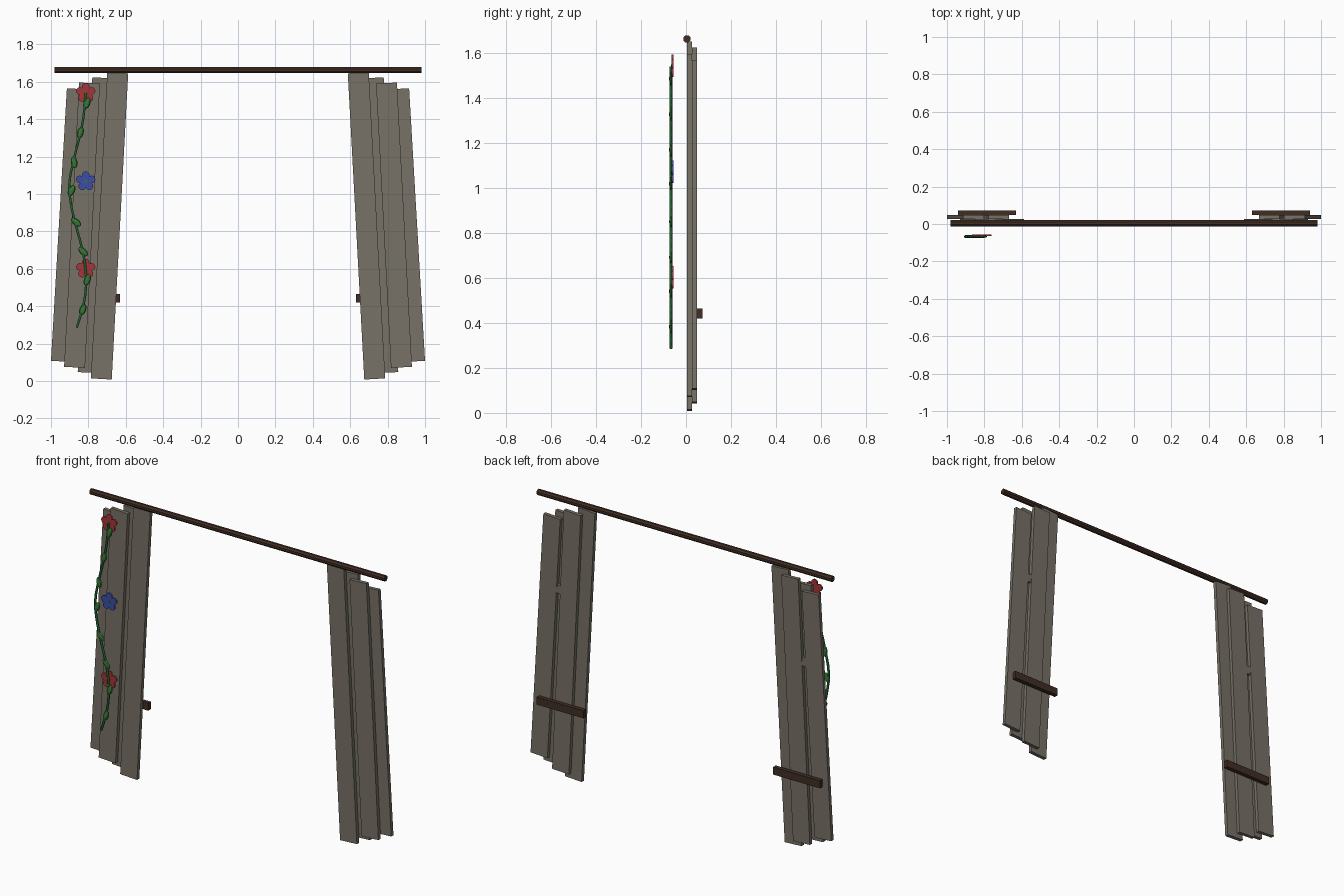
import bpy, bmesh, math
from mathutils import Vector, Matrix

if "Cube" in bpy.data.objects:
    bpy.data.objects.remove(bpy.data.objects["Cube"])


def material(name, rgb):
    m = bpy.data.materials.new(name)
    m.diffuse_color = (*rgb, 1)
    m.use_nodes = True
    m.node_tree.nodes["Principled BSDF"].inputs["Base Color"].default_value = m.diffuse_color
    return m


WOOD = material("weathered grey wood", (0.185, 0.168, 0.135))
DARK = material("dark brown wood", (0.052, 0.026, 0.017))
STEM = material("vine green", (0.015, 0.12, 0.03))
LEAF = material("leaf green", (0.04, 0.19, 0.035))
RED = material("red petals", (0.38, 0.035, 0.04))
BLUE = material("blue petals", (0.045, 0.075, 0.38))


def add(name, bm, mat):
    bmesh.ops.recalc_face_normals(bm, faces=bm.faces)
    me = bpy.data.meshes.new(name)
    bm.to_mesh(me)
    bm.free()
    me.materials.append(mat)
    ob = bpy.data.objects.new(name, me)
    bpy.context.collection.objects.link(ob)
    return ob


def prism(name, outline, y0, y1, mat):
    """Extrude an x-z outline from y0 to y1."""
    bm = bmesh.new()
    face = bm.faces.new([bm.verts.new((x, y0, z)) for x, z in outline])
    ext = bmesh.ops.extrude_face_region(bm, geom=[face])
    verts = [v for v in ext["geom"] if isinstance(v, bmesh.types.BMVert)]
    bmesh.ops.translate(bm, verts=verts, vec=(0, y1 - y0, 0))
    return add(name, bm, mat)


def box(name, x0, x1, y0, y1, z0, z1, mat):
    return prism(name, [(x0, z0), (x1, z0), (x1, z1), (x0, z1)], y0, y1, mat)


def plank(name, xb, zb, xt, zt, y0, y1, side):
    """Leaning board from bottom centre to top centre."""
    b, t = Vector((xb, zb)), Vector((xt, zt))
    d = (t - b).normalized()
    n = Vector((d.y, -d.x)) * 0.056
    pts = [b - n, b + n, t + n, t - n]
    prism(name, [(side * p.x, p.y) for p in pts], y0, y1, WOOD)


# Two groups of overlapping leaning boards with a batten behind
F, B = (0.005, 0.027), (0.027, 0.048)
BOARDS = [(0.944, 0.105, 0.859, 1.562, B), (0.874, 0.073, 0.794, 1.593, F),
          (0.801, 0.045, 0.723, 1.621, B), (0.731, 0.011, 0.643, 1.648, F)]
for side, tag in ((-1, "left"), (1, "right")):
    for i, (xb, zb, xt, zt, (y0, y1)) in enumerate(BOARDS):
        plank(f"{tag}_board_{i + 1}", xb, zb, xt, zt, y0, y1, side)
    xs = sorted((side * 0.63, side * 0.942))
    box(f"{tag}_batten", *xs, 0.048, 0.073, 0.42, 0.465, DARK)
    # small filler between the rear boards
    xs = sorted((side * 0.79, side * 0.85))
    box(f"{tag}_filler", *xs, 0.027, 0.046, 1.11, 1.16, WOOD)

# Top rod
bm = bmesh.new()
bmesh.ops.create_cone(bm, cap_ends=True, segments=8, radius1=0.0175, radius2=0.0175,
                      depth=1.96, matrix=Matrix.Translation((0, 0.004, 1.662))
                      @ Matrix.Rotation(math.pi / 2, 4, 'Y') @ Matrix.Rotation(math.pi / 8, 4, 'Z'))
add("top_rod", bm, DARK)

# Vine stem: bevelled curve turned into a mesh
PATH = [(-0.814, 1.54), (-0.825, 1.423), (-0.841, 1.332), (-0.878, 1.183),
        (-0.902, 1.05), (-0.894, 0.953), (-0.868, 0.835), (-0.836, 0.718),
        (-0.816, 0.606), (-0.814, 0.489), (-0.83, 0.392), (-0.862, 0.286)]
VY = -0.067
cu = bpy.data.curves.new("vine_curve", 'CURVE')
cu.dimensions = '3D'
cu.bevel_depth = 0.007
cu.bevel_resolution = 1
cu.resolution_u = 3
cu.use_fill_caps = True
sp = cu.splines.new('BEZIER')
sp.bezier_points.add(len(PATH) - 1)
for p, (x, z) in zip(sp.bezier_points, PATH):
    p.co = (x, VY, z)
    p.handle_left_type = p.handle_right_type = 'AUTO'
cu.materials.append(STEM)
vine = bpy.data.objects.new("vine_stem", cu)
bpy.context.collection.objects.link(vine)
bpy.context.view_layer.objects.active = vine
vine.select_set(True)
bpy.ops.object.convert(target='MESH')

# Leaves: flattened pointed ellipsoids (x, z, lean from upright in degrees)
LEAVES = [(-0.808, 1.485, 20), (-0.843, 1.328, 15), (-0.876, 1.17, -10), (-0.89, 1.018, 25),
          (-0.866, 0.85, -50), (-0.828, 0.692, -45), (-0.806, 0.54, 20), (-0.83, 0.382, 20)]
for i, (x, z, a) in enumerate(LEAVES):
    bm = bmesh.new()
    bmesh.ops.create_uvsphere(bm, u_segments=8, v_segments=6, radius=1,
                              matrix=Matrix.Translation((x, VY, z))
                              @ Matrix.Rotation(math.radians(a), 4, 'Y')
                              @ Matrix.Diagonal((0.018, 0.008, 0.032, 1)))
    add(f"leaf_{i + 1}", bm, LEAF)

# Five-petal flowers as thin plates with a small centre
for i, (z, mat) in enumerate(((1.54, RED), (1.068, BLUE), (0.6, RED))):
    cx = -0.814
    outline = []
    for k in range(40):
        t = k * math.tau / 40
        r = 0.033 + 0.02 * abs(math.cos(2.5 * t)) ** 0.7
        outline.append((cx + r * math.sin(t), z + r * math.cos(t)))
    prism(f"flower_{i + 1}", outline, -0.064, -0.055, mat)
    dot = [(cx + 0.008 * math.cos(k * math.tau / 8), z + 0.008 * math.sin(k * math.tau / 8))
           for k in range(8)]
    prism(f"flower_centre_{i + 1}", dot, -0.067, -0.063, LEAF)
